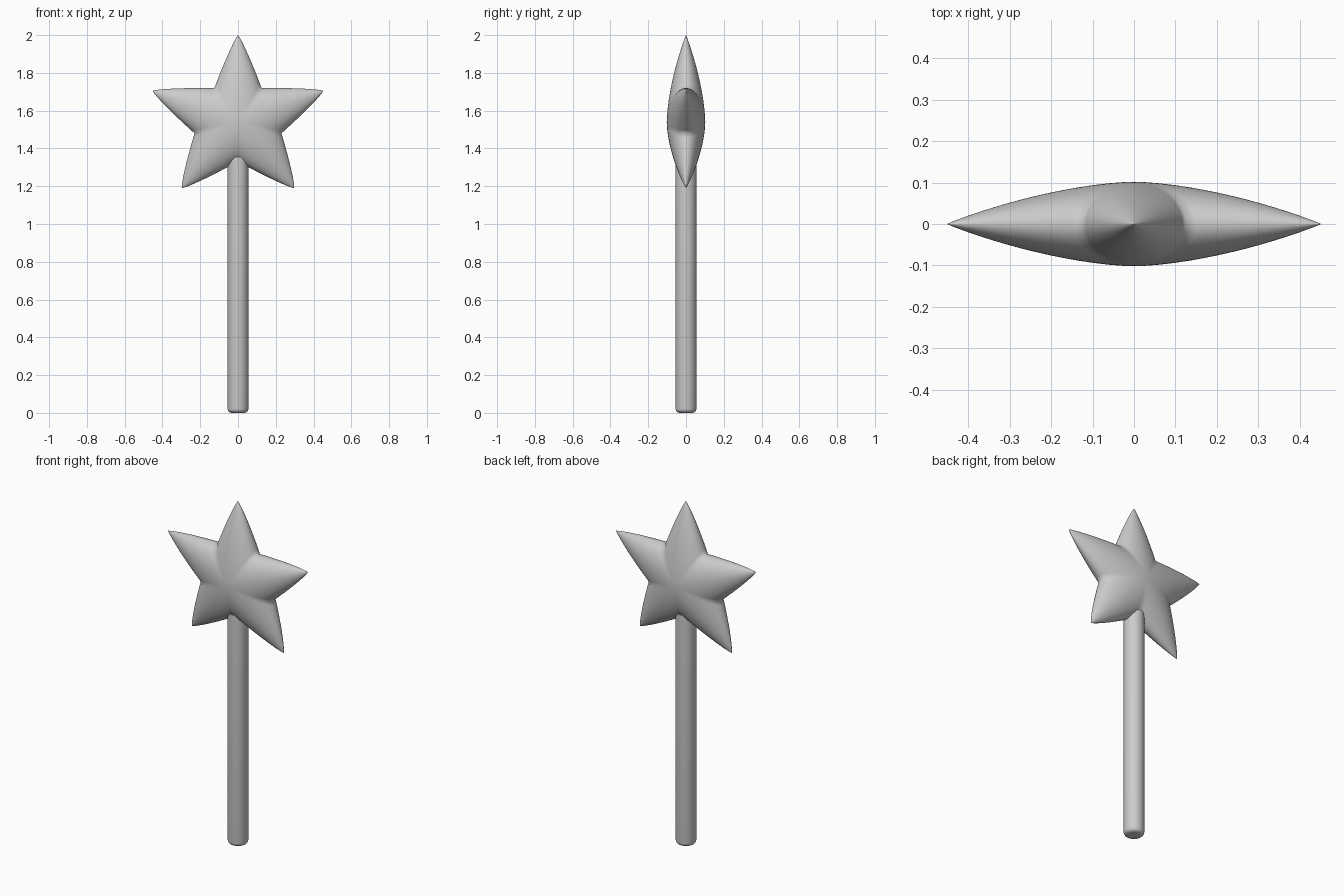
import bpy, bmesh, math

if "Cube" in bpy.data.objects:
    bpy.data.objects.remove(bpy.data.objects["Cube"])

# Key outline points of the star in the x-z plane
CENTRE = (0, 1.54)
TIPS = [(0, 2.0), (0.452, 1.705), (0.297, 1.19), (-0.297, 1.19), (-0.452, 1.705)]
VALLEYS = [(0.125, 1.72), (0.23, 1.48), (0, 1.33), (-0.23, 1.48), (-0.125, 1.72)]
DEPTH = 0.102
RINGS, STEPS = 18, 18
KC, KS = 0.5 * math.cos(math.radians(36)), 0.5 * math.sin(math.radians(36))


def half_width(u):
    """Arm half width at distance u along an arm of length 1."""
    return KS * (max(0, 1 - u) / (1 - KC)) ** 0.85


def puff(u, v):
    """Rounded thickness of an arm, elliptical across and tapering to the tip."""
    w = half_width(u)
    ridge = max(0, 1 - u ** 1.6) ** 0.95
    return DEPTH * ridge * math.sqrt(max(0, 1 - (v / w) ** 2)) if w > 1e-6 else 0


def add_half_arm(bm, tip, valley, side):
    """One triangular patch between centre, tip and valley."""
    rows = []
    for j in range(STEPS + 1):
        q = (j / STEPS) ** 1.5
        eu, ev = 1 - q * (1 - KC), KS * q ** 0.85
        row = []
        for i in range(RINGS + 1):
            t = math.sin(math.pi / 2 * i / RINGS)
            u, v = t * eu, t * ev
            b = v / KS
            a = u - b * KC
            x, z = (c + a * (p - c) + b * (n - c) for c, p, n in zip(CENTRE, tip, valley))
            y = 0 if i == RINGS else side * puff(u, v)
            row.append(bm.verts.new((x, y, z)))
        rows.append(row)
    for r0, r1 in zip(rows, rows[1:]):
        for i in range(RINGS):
            bm.faces.new((r0[i], r0[i + 1], r1[i + 1], r1[i]))


def finish(bm, name):
    bmesh.ops.recalc_face_normals(bm, faces=bm.faces)
    mesh = bpy.data.meshes.new(name)
    bm.to_mesh(mesh)
    bm.free()
    obj = bpy.data.objects.new(name, mesh)
    bpy.context.collection.objects.link(obj)
    for p in mesh.polygons:
        p.use_smooth = True
    return obj


# Puffy star head
bm = bmesh.new()
for k, tip in enumerate(TIPS):
    for valley in (VALLEYS[k], VALLEYS[k - 1]):
        for side in (1, -1):
            add_half_arm(bm, tip, valley, side)
bmesh.ops.remove_doubles(bm, verts=bm.verts, dist=0.0002)
bmesh.ops.dissolve_degenerate(bm, edges=bm.edges, dist=0.0001)
finish(bm, "star_head")

# Round handle with softened bottom edge
bm = bmesh.new()
bmesh.ops.create_cone(bm, cap_ends=True, segments=48, radius1=0.055, radius2=0.055, depth=1.355)
bmesh.ops.translate(bm, verts=bm.verts, vec=(0, 0, 1.355 / 2))
rim = [e for e in bm.edges if all(v.co.z < 0.01 for v in e.verts)]
bmesh.ops.bevel(bm, geom=rim, offset=0.022, segments=5, profile=0.5, affect='EDGES')
handle = finish(bm, "handle")
bpy.context.view_layer.objects.active = handle
handle.select_set(True)
bpy.ops.object.shade_smooth_by_angle(angle=math.radians(40))
